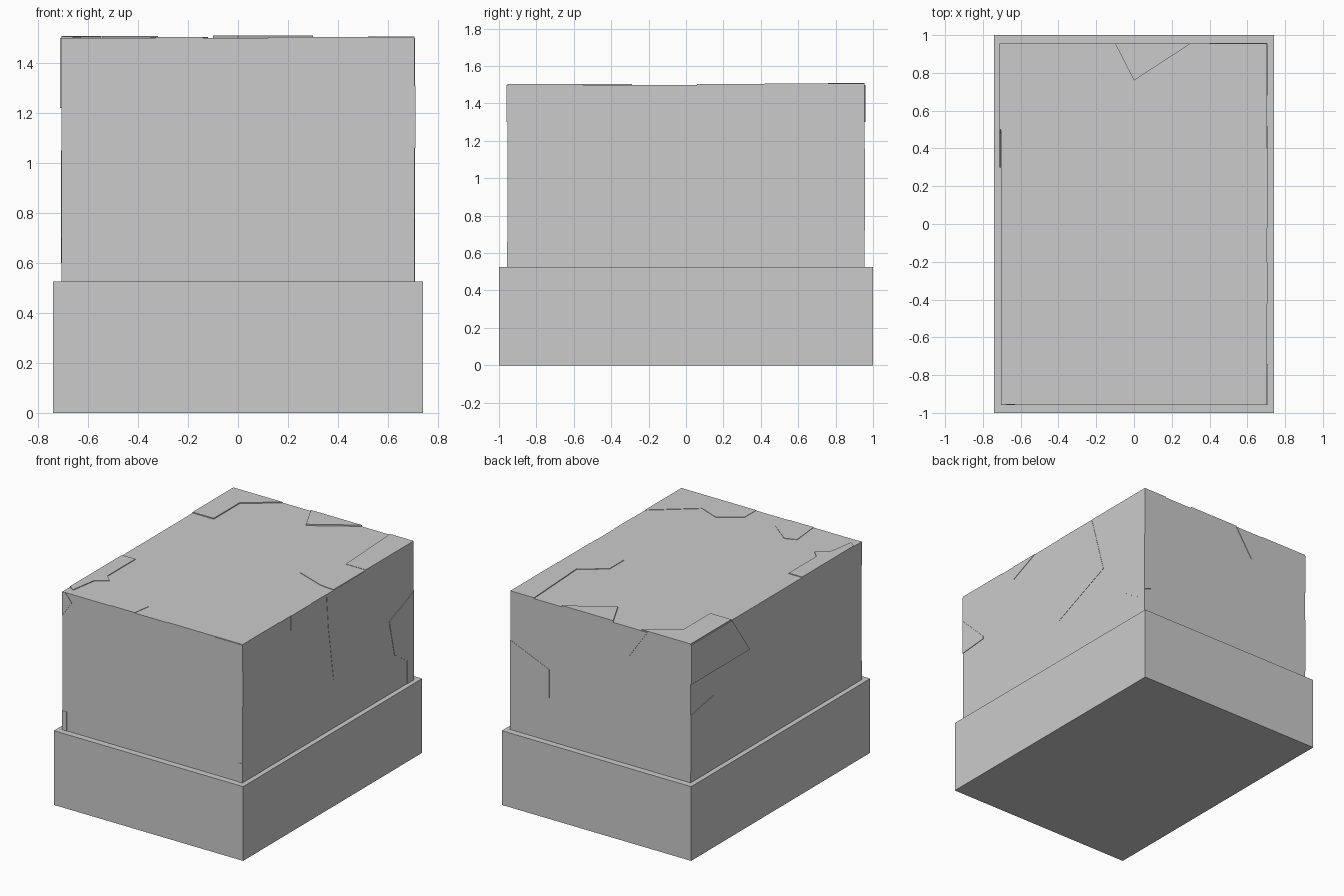
import bpy, bmesh

if "Cube" in bpy.data.objects:
    bpy.data.objects.remove(bpy.data.objects["Cube"])

X, Y, TOP, BASE = 0.705, 0.955, 1.5, 0.525


def box(name, x, y, z0, z1):
    bpy.ops.mesh.primitive_cube_add(size=1, location=(0, 0, (z0 + z1) / 2))
    ob = bpy.context.object
    ob.name = name
    ob.scale = (2 * x, 2 * y, z1 - z0)
    bpy.ops.object.transform_apply(location=False, rotation=False, scale=True)
    return ob


# Maps face coordinates plus outward lift to a 3D point
FACES = {
    "top": lambda u, v, d: (u, v, TOP + d),
    "front": lambda u, v, d: (u, -Y - d, v),
    "back": lambda u, v, d: (u, Y + d, v),
    "right": lambda u, v, d: (X + d, u, v),
    "left": lambda u, v, d: (-X - d, u, v),
}


def plate(name, face, lift, outline):
    """Fractured stone piece standing slightly proud of one block face."""
    place = FACES[face]
    bm = bmesh.new()
    inner = [bm.verts.new(place(u, v, -0.02)) for u, v in outline]
    outer = [bm.verts.new(place(u, v, lift)) for u, v in outline]
    bm.faces.new(inner)
    bm.faces.new(outer)
    n = len(outline)
    for i in range(n):
        j = (i + 1) % n
        bm.faces.new((inner[i], inner[j], outer[j], outer[i]))
    bmesh.ops.recalc_face_normals(bm, faces=bm.faces)
    mesh = bpy.data.meshes.new(name)
    bm.to_mesh(mesh)
    bm.free()
    bpy.context.collection.objects.link(bpy.data.objects.new(name, mesh))


# Plinth and stone block
box("plinth", 0.74, 1.0, 0, BASE)
box("stone_block", X, Y, BASE, TOP)

# Cracked pieces along the top edges
plate("top_chip_back_left", "top", 0.007, [(-X, Y), (-.32, Y), (-.54, .79), (-.54, .5), (-X, .5)])
plate("top_chip_back", "top", 0.01, [(-.1, Y), (0, .76), (.3, Y)])
plate("top_chip_back_right", "top", 0.006, [(.52, Y), (.55, .42), (X, .42), (X, Y)])
plate("top_chip_right", "top", 0.004,
      [(.55, .44), (.38, .31), (.38, .15), (.6, .07), (X, .06), (X, .42), (.55, .42)])
plate("top_chip_left", "top", 0.005,
      [(-X, -.29), (-.6, -.29), (-.6, -.6), (-.55, -.65), (-.63, -.71), (-.66, -.9), (-X, -.87)])
plate("top_chip_front", "top", 0.003,
      [(-.33, -Y), (-.35, -.74), (-.27, -.71), (-.12, -.83), (-.14, -Y)])
plate("top_chip_front_right", "top", 0.003,
      [(.12, -Y), (.12, -.83), (.27, -.72), (.42, -.78), (X, -.55), (X, -Y)])

# Cracked pieces on the sides
plate("front_corner_chip", "front", 0.004, [(.49, TOP), (.49, 1.46), (X, 1.3), (X, TOP)])
plate("front_left_chip", "front", 0.003, [(-X, TOP), (-X, 1.33), (-.63, 1.44), (-.68, TOP)])
plate("right_front_chip", "right", 0.004, [(-Y, 1.31), (-.74, 1.1), (-.74, 1.08), (-Y, 1.06)])
plate("right_top_chip", "right", 0.003, [(-.42, TOP), (-.42, 1.4), (-.2, TOP)])
plate("right_middle_chip", "right", 0.002,
      [(-.02, TOP), (0, 1.26), (.06, .87), (.52, 1.07), (.4, TOP)])
plate("right_back_chip", "right", 0.003,
      [(Y, 1.15), (.68, 1.04), (.74, .78), (.88, .69), (.88, BASE), (Y, BASE)])
plate("back_top_chip", "back", 0.004, [(-.1, TOP), (-.23, 1.3), (-.37, TOP)])
plate("back_side_chip", "back", 0.002, [(X, 1.16), (.4, 1.03), (.4, .83), (X, .72)])
plate("left_back_chip", "left", 0.006, [(Y, TOP), (.5, TOP), (.3, 1.22), (Y, 1.22)])
plate("left_middle_chip", "left", 0.003, [(.7, 1.05), (.7, .7), (Y, .6), (Y, 1.0)])
for s in (-1, 1):
    plate("front_foot_chip", "front", 0.003,
          [(s * X, BASE), (s * .67, BASE), (s * .67, .66), (s * X, .66)])
